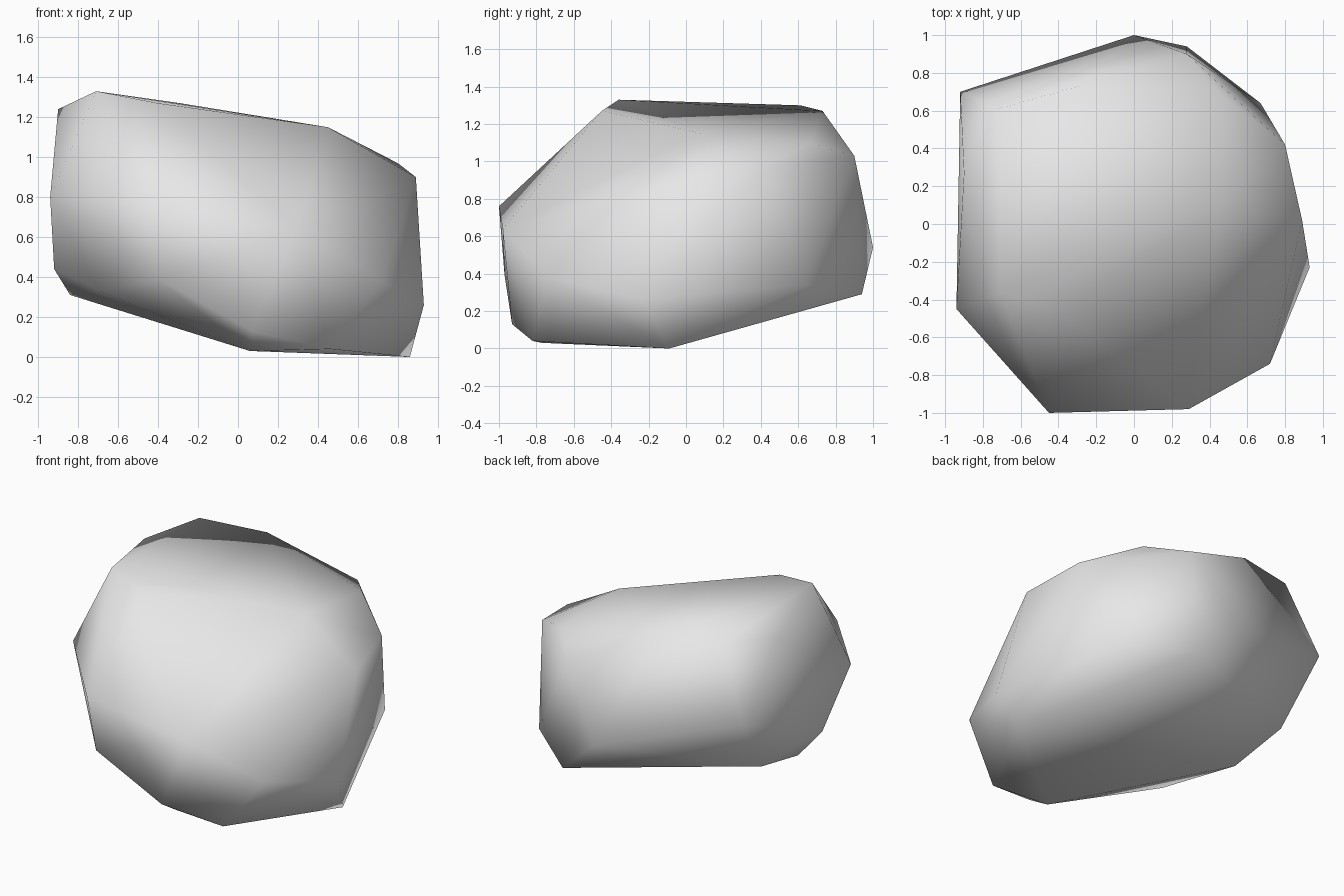
import bpy
import bmesh

# Remove the default object
default_cube = bpy.data.objects.get("Cube")
if default_cube:
    bpy.data.objects.remove(default_cube, do_unlink=True)


def make_material(name, colour):
    material = bpy.data.materials.new(name)
    material.use_nodes = True
    material.diffuse_color = colour
    shader = material.node_tree.nodes["Principled BSDF"]
    shader.inputs["Base Color"].default_value = colour
    return material


def make_boulder(name, rings, material):
    """Wrap a tight skin around the corner points and shade it smooth."""
    bm = bmesh.new()
    for ring in rings:
        for corner in ring:
            bm.verts.new(corner)
    hull = bmesh.ops.convex_hull(bm, input=bm.verts[:])
    unused = [v for v in bm.verts if not v.link_faces]
    bmesh.ops.delete(bm, geom=unused, context='VERTS')
    bmesh.ops.recalc_face_normals(bm, faces=bm.faces[:])
    for face in bm.faces:
        face.smooth = True
    mesh = bpy.data.meshes.new(name)
    bm.to_mesh(mesh)
    bm.free()
    mesh.materials.append(material)
    boulder = bpy.data.objects.new(name, mesh)
    bpy.context.scene.collection.objects.link(boulder)
    return boulder


# Sloping top of the boulder
crown = [(-.71, -.36, 1.33), (-.4, -.45, 1.27), (.45, .08, 1.15),
         (.48, .66, 1.1), (-.29, .73, 1.27), (-.72, .61, 1.3),
         (-.9, .27, 1.24)]

# Shoulder below the top
shoulder = [(.89, .02, .9), (.8, .42, .97), (.28, .9, 1.03)]

# Widest girth
girth = [(-.94, -.45, .8), (-.45, -1, .76), (.29, -.98, .64),
         (-.92, .7, .81), (0, 1, .54)]

# Underside bevel
bevel = [(.72, -.74, .38), (.93, -.23, .26), (.67, .64, .34),
         (.28, .94, .29), (-.86, .4, .4), (-.92, -.17, .44),
         (-.69, -.55, .33), (-.4, -.97, .39)]

# Sloping base
base = [(.07, -.93, .13), (.06, -.77, .03), (.46, -.82, .04),
        (.86, -.09, 0), (-.84, -.02, .31)]

stone_grey = make_material("stone_grey", (.8, .8, .8, 1))
make_boulder("boulder", [crown, shoulder, girth, bevel, base], stone_grey)
